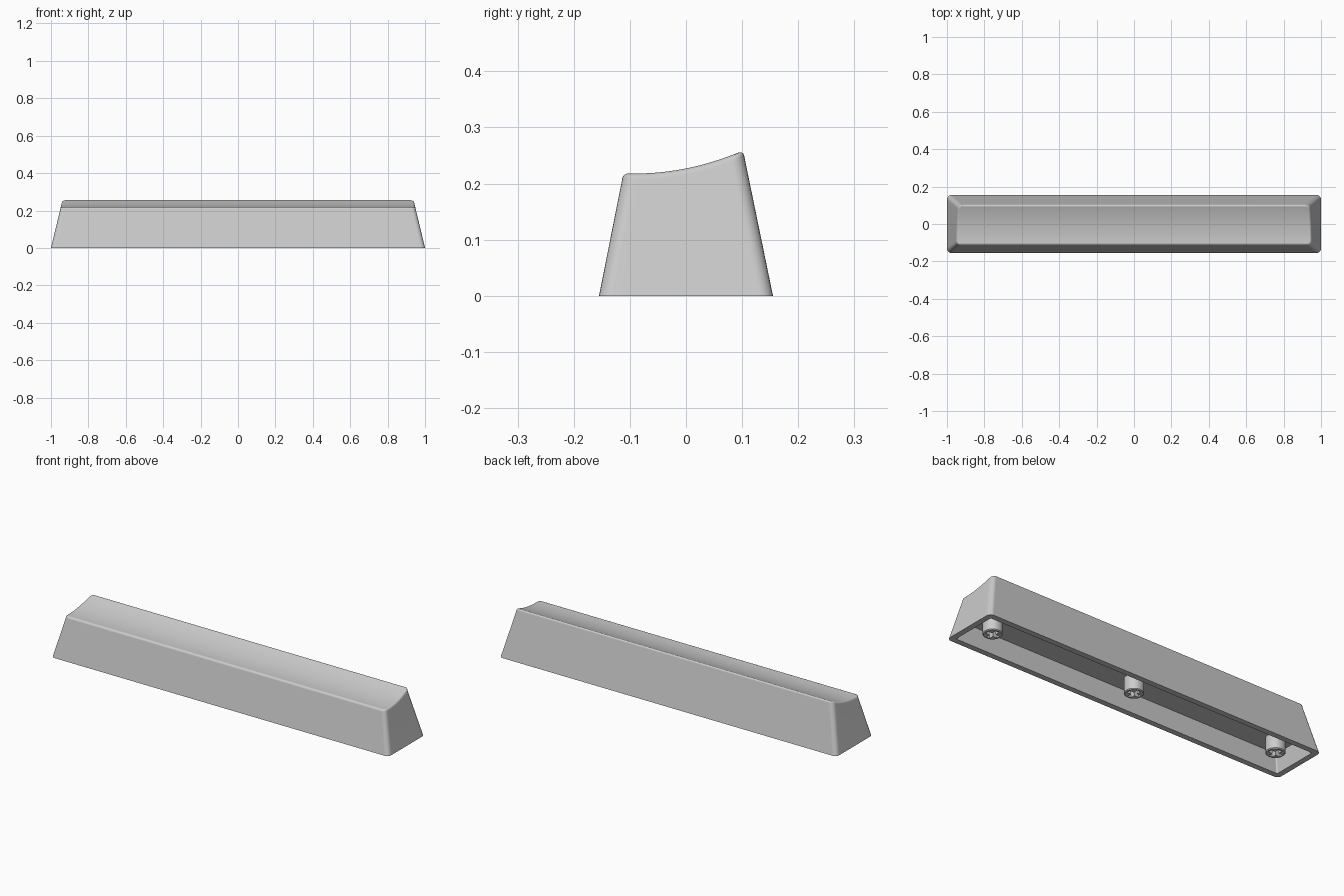
import bpy, bmesh
from math import sin, cos, atan, pi, radians

cube = bpy.data.objects.get("Cube")
if cube:
    bpy.data.objects.remove(cube, do_unlink=True)

grey = bpy.data.materials.new("light_grey_plastic")
grey.use_nodes = True
COLOR = (0.6, 0.6, 0.6, 1)
grey.diffuse_color = COLOR
grey.node_tree.nodes["Principled BSDF"].inputs["Base Color"].default_value = COLOR

EDGE = 0.012      # rounding of the top rim
WALL = 0.03       # shell thickness
CEILING = 0.09    # height of the hollow underside


def finish(bm, name):
    bmesh.ops.recalc_face_normals(bm, faces=bm.faces)
    mesh = bpy.data.meshes.new(name)
    bm.to_mesh(mesh)
    bm.free()
    mesh.materials.append(grey)
    obj = bpy.data.objects.new(name, mesh)
    bpy.context.collection.objects.link(obj)
    bpy.ops.object.select_all(action="DESELECT")
    obj.select_set(True)
    bpy.context.view_layer.objects.active = obj
    bpy.ops.object.shade_smooth_by_angle(angle=radians(35))
    normals = obj.modifiers.new("even_normals", "WEIGHTED_NORMAL")
    normals.keep_sharp = True
    return obj


def loft(bm, rings):
    """Join successive closed rings of vertices with quads."""
    for a, b in zip(rings, rings[1:]):
        for i in range(len(a)):
            j = (i + 1) % len(a)
            bm.faces.new((a[i], a[j], b[j], b[i]))


def cap(bm, ring):
    """Close a ring that mirrors across x with strips from side to side."""
    n = len(ring)
    for i in range(n // 2 - 1):
        bm.faces.new((ring[i], ring[i + 1], ring[n - 2 - i], ring[n - 1 - i]))


def dish(y):
    return 0.218 + 1.11 * (y + 0.09) ** 2


def body_ring(bm, height, front, back, inset, radius, lift=0.0):
    """Rounded rectangle whose height may follow the dished top."""
    front, back = front + inset, back - inset
    steps = 6
    half = []
    for k in range(steps + 1):
        a = pi / 2 * k / steps
        half.append((radius * (1 - sin(a)), front + radius * (1 - cos(a))))
    for k in range(1, 16):
        half.append((0, front + radius + (back - front - 2 * radius) * k / 16))
    for k in range(steps + 1):
        a = pi / 2 * k / steps
        half.append((radius * (1 - cos(a)), back - radius * (1 - sin(a))))
    right = []
    for dx, y in half:
        z = height(y)
        right.append((1 - 0.24 * z - inset - dx, y, z + lift))
    points = right + [(-x, y, z) for x, y, z in reversed(right)]
    return [bm.verts.new(p) for p in points]


# Hollow tapered shell: ceiling, inner wall, bottom rim, outer wall, rounded top
bm = bmesh.new()
rings = [
    body_ring(bm, lambda y: CEILING, -0.137, 0.136, WALL, 0.008),
    body_ring(bm, lambda y: 0, -0.155, 0.155, WALL, 0.008),
    body_ring(bm, lambda y: 0, -0.155, 0.155, 0, 0.024),
]
for k in range(6):
    a = pi / 2 * k / 5
    rings.append(body_ring(bm, lambda y: dish(y) - EDGE, -0.114, 0.104,
                           EDGE * (1 - cos(a)), 0.022 - 0.008 * k / 5,
                           EDGE * sin(a)))
loft(bm, rings)
cap(bm, rings[0])
cap(bm, rings[-1])
finish(bm, "key_shell")

# Mounting stems: round posts with a cross-shaped socket
ARM, SLOT, POST = 0.035, 0.01, 0.047
t = atan(SLOT / ARM)
octants = [-t, 0, t] + [radians(d) for d in (25, 35, 45, 55, 65)]
angles = [q * pi / 2 + a for q in range(4) for a in octants]


def cross_radius(a):
    b = a % (pi / 2)
    b = min(b, pi / 2 - b)
    return ARM / cos(b) if b <= t + 1e-6 else SLOT / sin(b)


def post_ring(bm, x, z, radius):
    return [bm.verts.new((x + radius(a) * cos(a), radius(a) * sin(a), z))
            for a in angles]


for name, x in (("left_stem", 0.854), ("center_stem", 0), ("right_stem", -0.854)):
    bm = bmesh.new()
    stem = [post_ring(bm, x, CEILING + 0.01, lambda a: POST),
            post_ring(bm, x, 0.014, lambda a: POST),
            post_ring(bm, x, 0.01, lambda a: POST - 0.004),
            post_ring(bm, x, 0.01, cross_radius),
            post_ring(bm, x, CEILING - 0.005, cross_radius)]
    loft(bm, stem)
    bm.faces.new(stem[0])
    bm.faces.new(stem[-1])
    finish(bm, name)
